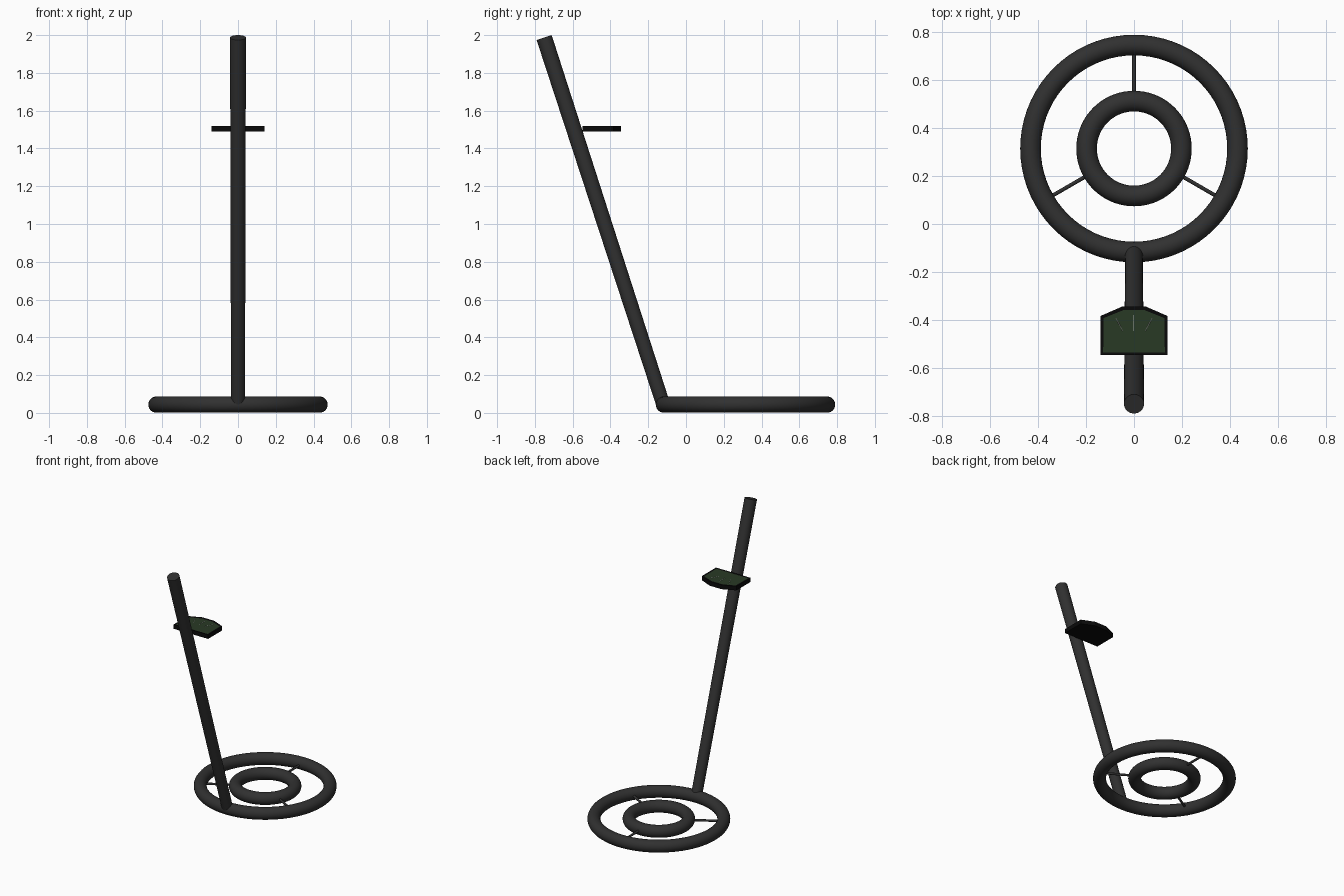
import bpy, bmesh
from math import radians, cos, sin
from mathutils import Vector

if "Cube" in bpy.data.objects:
    bpy.data.objects.remove(bpy.data.objects["Cube"])


def material(name, r, g, b):
    m = bpy.data.materials.new(name)
    m.diffuse_color = (r, g, b, 1)
    m.use_nodes = True
    m.node_tree.nodes["Principled BSDF"].inputs["Base Color"].default_value = m.diffuse_color
    return m


DARK = material("dark_grey", 0.03, 0.03, 0.03)
BLACK = material("black", 0.003, 0.003, 0.003)
GREEN = material("screen_green", 0.022, 0.042, 0.018)
PALE = material("pale_marks", 0.4, 0.42, 0.4)


def finish(name, mat):
    ob = bpy.context.object
    ob.name = name
    ob.data.materials.append(mat)
    bpy.ops.object.shade_smooth_by_angle(angle=radians(40))
    return ob


def ring(name, major):
    bpy.ops.mesh.primitive_torus_add(location=COIL, major_radius=major, minor_radius=TUBE,
                                     major_segments=72, minor_segments=24)
    return finish(name, DARK)


def rod(name, a, b, r1, r2, sides=32, mat=DARK):
    a, b = Vector(a), Vector(b)
    bpy.ops.mesh.primitive_cone_add(vertices=sides, radius1=r1, radius2=r2,
                                    depth=(b - a).length, location=(a + b) / 2)
    ob = finish(name, mat)
    ob.rotation_euler = (b - a).to_track_quat('Z', 'Y').to_euler()
    return ob


# Search coil: two concentric rings
COIL = Vector((0, 0.315, 0.044))
TUBE = 0.043
ring("outer_coil_ring", 0.432)
ring("inner_coil_ring", 0.198)

# Three spokes joining the rings
for i in range(3):
    a = radians(90 + 120 * i)
    d = Vector((cos(a), sin(a), 0))
    rod(f"coil_spoke_{i + 1}", COIL + d * 0.2, COIL + d * 0.43, 0.008, 0.008, 16)

# Slightly tapered leaning pole
rod("pole", (0, -0.121, 0.045), (0, -0.751, 1.987), 0.037, 0.042)

# Display housing: extruded outline with an inset screen
half = [(0.14, -0.547), (0.14, -0.384), (0.048, -0.344)]
outline = half + [(-x, y) for x, y in reversed(half)]
bm = bmesh.new()
bottom = bm.faces.new([bm.verts.new((x, y, 1.489)) for x, y in outline])
ext = bmesh.ops.extrude_face_region(bm, geom=[bottom])
bmesh.ops.translate(bm, vec=(0, 0, 0.031),
                    verts=[v for v in ext["geom"] if isinstance(v, bmesh.types.BMVert)])
bmesh.ops.recalc_face_normals(bm, faces=bm.faces)
top = max(bm.faces, key=lambda f: f.calc_center_median().z)
bmesh.ops.inset_region(bm, faces=[top], thickness=0.016, depth=0)
bmesh.ops.translate(bm, vec=(0, 0, -0.002), verts=top.verts)
top.material_index = 1
mesh = bpy.data.meshes.new("display_panel")
bm.to_mesh(mesh)
bm.free()
mesh.materials.append(BLACK)
mesh.materials.append(GREEN)
bpy.context.collection.objects.link(bpy.data.objects.new("display_panel", mesh))

# Gauge marks on the screen
marks = [((-0.076, -0.392), (-0.047, -0.447)),
         ((-0.001, -0.38), (-0.001, -0.447)),
         ((0.076, -0.392), (0.047, -0.447))]
for i, (p, q) in enumerate(marks):
    rod(f"gauge_mark_{i + 1}", (*p, 1.518), (*q, 1.518), 0.0015, 0.0015, 8, PALE)
